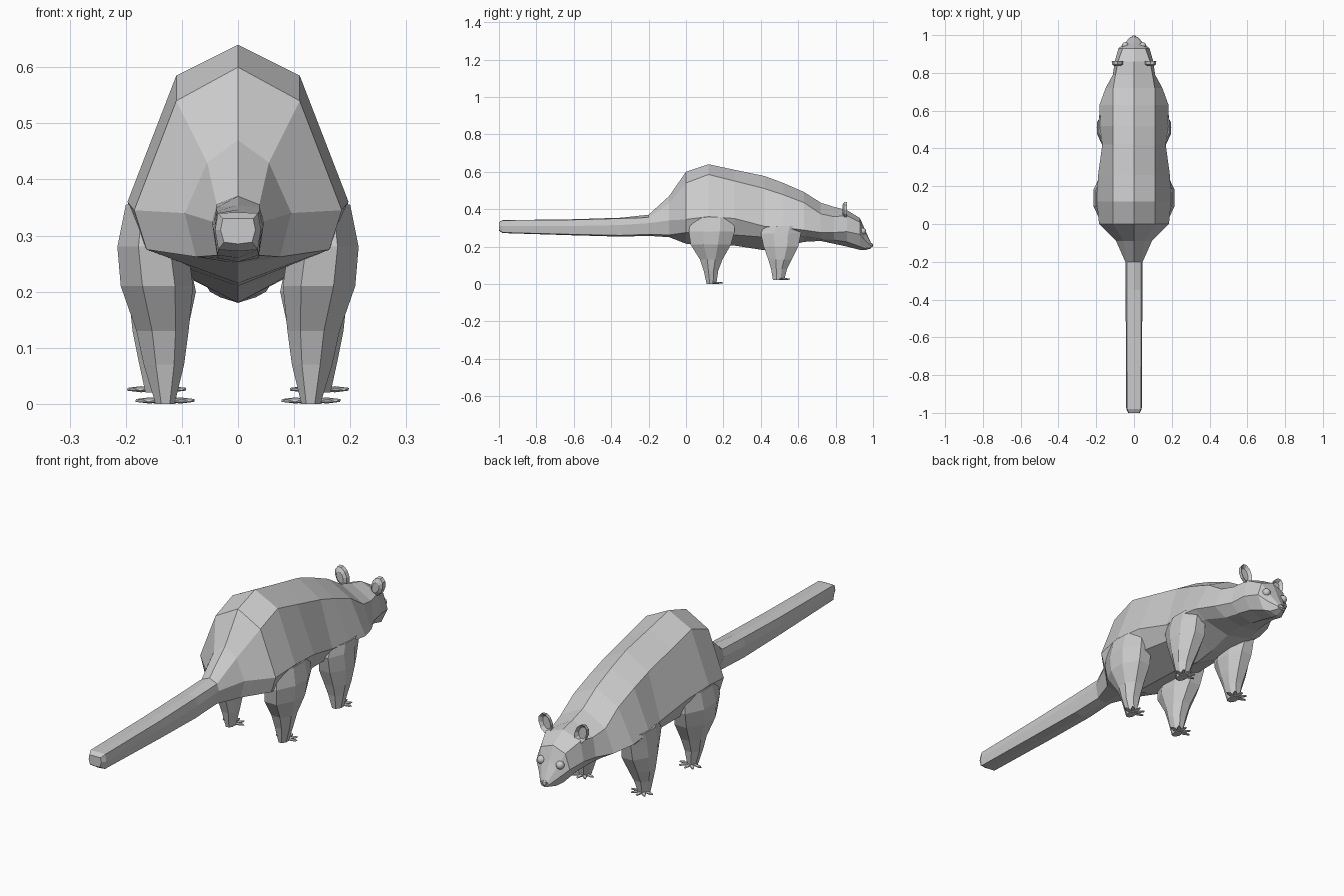
import bpy, bmesh
from math import sin, cos, pi, radians
from mathutils import Vector, Matrix


def finish(bm, name):
    bmesh.ops.recalc_face_normals(bm, faces=bm.faces)
    me = bpy.data.meshes.new(name)
    bm.to_mesh(me)
    bm.free()
    ob = bpy.data.objects.new(name, me)
    bpy.context.collection.objects.link(ob)
    return ob


def loft(name, rings):
    bm = bmesh.new()
    loops = [[bm.verts.new(p) for p in r] for r in rings]
    n = len(loops[0])
    for a, b in zip(loops, loops[1:]):
        for i in range(n):
            j = (i + 1) % n
            bm.faces.new((a[i], a[j], b[j], b[i]))
    bm.faces.new(loops[0])
    bm.faces.new(loops[-1])
    return finish(bm, name)


def spine_loft(name, rows):
    # row: y, top z, ridge x z, flank x z, low x z, bottom z
    rings = []
    for y, t, rx, rz, sx, sz, lx, lz, b in rows:
        rings.append([(0, y, t), (rx, y, rz), (sx, y, sz), (lx, y, lz), (0, y, b),
                      (-lx, y, lz), (-sx, y, sz), (-rx, y, rz)])
    return loft(name, rings)


# body with neck, head and snout
spine_loft("body_and_head", [
    (-.20, .37, .038, .355, .046, .325, .035, .265, .257),
    (-.09, .47, .055, .43, .095, .34, .075, .262, .25),
    (.00, .60, .11, .54, .185, .345, .163, .275, .215),
    (.12, .64, .11, .585, .197, .36, .165, .275, .21),
    (.26, .61, .11, .55, .19, .35, .15, .262, .205),
    (.42, .577, .11, .51, .168, .308, .135, .25, .18),
    (.52, .54, .11, .477, .185, .302, .14, .25, .195),
    (.63, .492, .11, .435, .183, .288, .13, .255, .225),
    (.72, .435, .11, .375, .15, .275, .09, .24, .23),
    (.79, .412, .098, .36, .112, .275, .075, .235, .215),
    (.86, .395, .085, .365, .102, .28, .065, .225, .2),
    (.93, .352, .06, .33, .082, .265, .05, .2, .182),
    (.955, .295, .038, .272, .052, .235, .032, .19, .18),
    (.99, .218, .015, .214, .02, .203, .014, .194, .19)])

# tail
spine_loft("tail", [
    (-1.0, .33, .027, .33, .031, .31, .025, .288, .285),
    (-.98, .341, .036, .34, .041, .31, .035, .275, .272),
    (-.60, .346, .038, .343, .043, .31, .037, .265, .26),
    (-.35, .354, .038, .35, .045, .315, .037, .26, .253),
    (-.20, .37, .038, .355, .046, .325, .035, .265, .257)])


def add_leg(side, kind, rows):
    # row: z, x inner, x outer, y back, y front
    rings = []
    for z, x0, x1, y0, y1 in rows:
        cx, cy, hx, hy = (x0 + x1) / 2, (y0 + y1) / 2, (x1 - x0) / 2, (y1 - y0) / 2
        ring = []
        for u, v in ((1, -.35), (1, .35), (.4, 1), (-.5, 1), (-1, .4), (-1, -.4), (-.5, -1), (.4, -1)):
            ring.append((side * (cx + u * hx), cy + v * hy, z))
        rings.append(ring)
    loft(kind + "_leg", rings)
    z, x0, x1, y0, y1 = rows[-1]
    # splayed flat toes
    bm = bmesh.new()
    for deg in (-78, -38, 0, 38, 78):
        a = radians(deg)
        m = (Matrix.Translation((side * (x0 + x1) / 2, (y0 + y1) / 2 + .008, z + .006))
             @ Matrix.Rotation(-a, 4, 'Z') @ Matrix.Translation((0, .028, 0))
             @ Matrix.Diagonal((.009, .03, .0055, 1)))
        bmesh.ops.create_icosphere(bm, subdivisions=1, radius=1, matrix=m)
    finish(bm, kind + "_toes")


def add_ear(side):
    # cupped ear shell
    bm = bmesh.new()
    n = 10
    c = Vector((side * .088, .85, .398))

    def ring(k, y):
        out = []
        for i in range(n):
            a = 2 * pi * i / n
            u, v = .030 * k * cos(a), .043 * k * sin(a)
            out.append(bm.verts.new(c + Vector((side * (u + .2 * v), y, v))))
        return out
    back, mid, rim, cup = ring(.55, -.014), ring(.95, -.005), ring(1, .012), ring(.65, -.002)
    for a, b in ((back, mid), (mid, rim), (rim, cup)):
        for i in range(n):
            j = (i + 1) % n
            bm.faces.new((a[i], a[j], b[j], b[i]))
    bm.faces.new(back)
    bm.faces.new(cup)
    finish(bm, "ear")


for s in (-1, 1):
    add_leg(s, "hind", [
        (.355, .10, .200, .03, .255), (.28, .09, .215, .015, .26), (.21, .08, .209, .025, .24),
        (.13, .088, .181, .075, .195), (.07, .096, .168, .095, .172), (.0, .113, .147, .11, .162)])
    add_leg(s, "front", [
        (.31, .10, .186, .42, .62), (.27, .09, .190, .40, .615), (.20, .075, .195, .415, .60),
        (.13, .09, .188, .44, .565), (.08, .105, .178, .455, .54), (.02, .125, .165, .465, .525)])
    add_ear(s)
    # eye
    bpy.ops.mesh.primitive_uv_sphere_add(segments=12, ring_count=8, radius=.018,
                                         location=(s * .046, .945, .282))
    bpy.context.object.name = "eye"
    bpy.ops.object.shade_smooth()

# nose
bpy.ops.mesh.primitive_ico_sphere_add(subdivisions=1, radius=.016, location=(0, .985, .207))
bpy.context.object.name = "nose"
